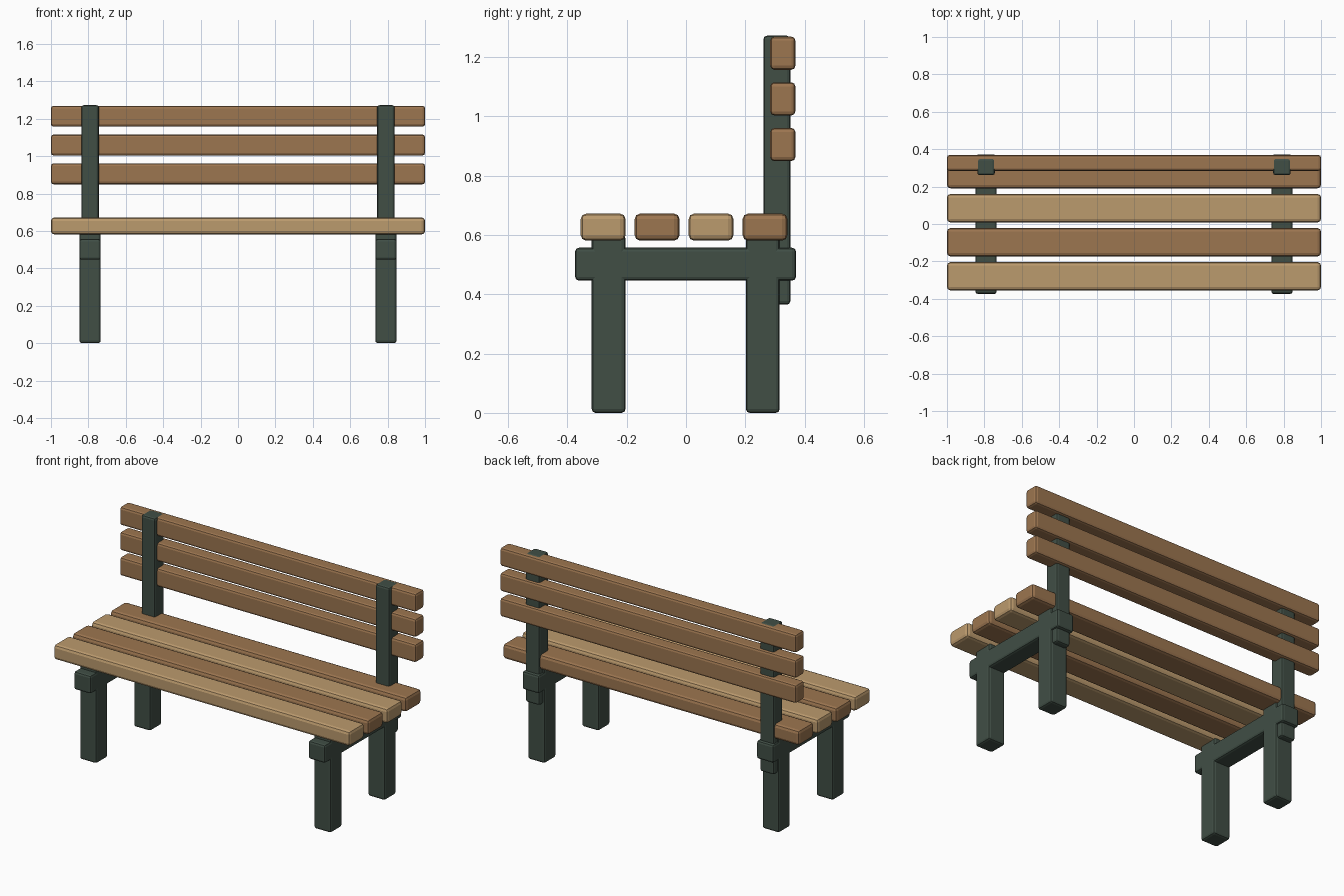
import bpy
import bmesh

if "Cube" in bpy.data.objects:
    bpy.data.objects.remove(bpy.data.objects["Cube"])


def material(name, rgb):
    m = bpy.data.materials.new(name)
    m.diffuse_color = (*rgb, 1.0)
    m.use_nodes = True
    m.node_tree.nodes["Principled BSDF"].inputs["Base Color"].default_value = m.diffuse_color
    return m


TAN = material("light_wood", (0.50, 0.325, 0.155))
BROWN = material("brown_wood", (0.335, 0.18, 0.08))
GREEN = material("dark_green_metal", (0.052, 0.077, 0.060))


def bar(name, x, y, z, mat, bevel):
    """Rounded box spanning the (min, max) ranges on each axis."""
    bm = bmesh.new()
    bmesh.ops.create_cube(bm, size=1.0)
    for v in bm.verts:
        v.co = [r[0] if c < 0 else r[1] for c, r in zip(v.co, (x, y, z))]
    mesh = bpy.data.meshes.new(name)
    bm.to_mesh(mesh)
    bm.free()
    mesh.materials.append(mat)
    ob = bpy.data.objects.new(name, mesh)
    bpy.context.collection.objects.link(ob)
    mod = ob.modifiers.new("rounded_edges", 'BEVEL')
    mod.width = bevel
    mod.segments = 2
    return ob


# Seat slats, alternating light and brown from the front
for i in range(4):
    y0 = -0.355 + i * 0.182
    bar(f"seat_slat_{i + 1}", (-1, 1), (y0, y0 + 0.151), (0.581, 0.672),
        BROWN if i % 2 else TAN, 0.018)

# Backrest slats
for i in range(3):
    z0 = 0.849 + i * 0.154
    bar(f"back_slat_{i + 1}", (-1, 1), (0.284, 0.369), (z0, z0 + 0.112),
        BROWN, 0.014)

# Metal frame on each side: two legs, a seat beam and a back post
for side, cx in (("left", -0.791), ("right", 0.791)):
    wide = (cx - 0.057, cx + 0.057)
    narrow = (cx - 0.047, cx + 0.047)
    bar(f"front_leg_{side}", wide, (-0.318, -0.204), (0, 0.6), GREEN, 0.013)
    bar(f"back_leg_{side}", wide, (0.202, 0.316), (0, 0.6), GREEN, 0.013)
    bar(f"seat_beam_{side}", wide, (-0.374, 0.371), (0.446, 0.557), GREEN, 0.013)
    bar(f"back_post_{side}", narrow, (0.261, 0.352), (0.365, 1.272), GREEN, 0.012)
